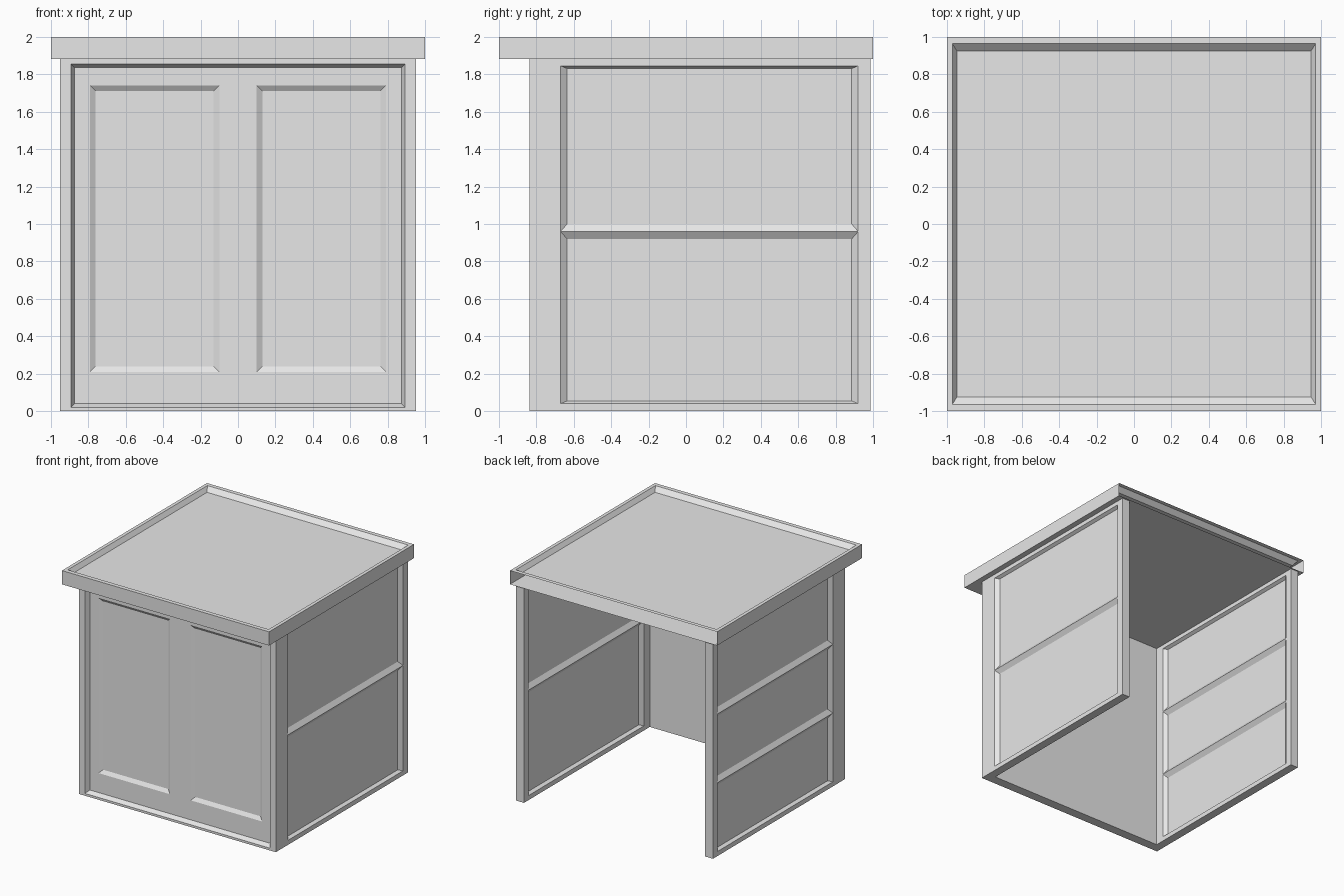
import bpy
import bmesh
from mathutils import Vector

if "Cube" in bpy.data.objects:
    bpy.data.objects.remove(bpy.data.objects["Cube"], do_unlink=True)

grey = bpy.data.materials.new("light_grey")
grey.use_nodes = True
grey.diffuse_color = (0.8, 0.8, 0.8, 1)
grey.node_tree.nodes["Principled BSDF"].inputs["Base Color"].default_value = (0.8, 0.8, 0.8, 1)


def plane(axis, sign, level):
    """Map (u, v, depth) onto a plane facing along one axis."""
    def place(u, v, d):
        p = [u, v]
        p.insert(axis, level - sign * d)
        return Vector(p)
    out = Vector((0, 0, 0))
    out[axis] = sign
    return place, out


def quad(bm, face_plane, corners):
    place, out = face_plane
    f = bm.faces.new([bm.verts.new(place(*c)) for c in corners])
    f.normal_update()
    if f.normal.dot(out) < 0:
        f.normal_flip()


def sheet(bm, face_plane, us, vs, panels=None, base=0.0, fill=True):
    """Grid of flat cells; chosen cells become bevelled recesses."""
    panels = panels or {}
    for i, (u0, u1) in enumerate(zip(us, us[1:])):
        for j, (v0, v1) in enumerate(zip(vs, vs[1:])):
            rim = [(u0, v0, base), (u1, v0, base), (u1, v1, base), (u0, v1, base)]
            if (i, j) not in panels:
                quad(bm, face_plane, rim)
                continue
            side, low, high, depth = panels[i, j]
            d = base + depth
            a, b, c, e = u0 + side, u1 - side, v0 + low, v1 - high
            floor = [(a, c, d), (b, c, d), (b, e, d), (a, e, d)]
            for k in range(4):
                n = (k + 1) % 4
                quad(bm, face_plane, [rim[k], rim[n], floor[n], floor[k]])
            if fill:
                quad(bm, face_plane, floor)


def finish(bm, name):
    bmesh.ops.remove_doubles(bm, verts=bm.verts, dist=0.0001)
    mesh = bpy.data.meshes.new(name)
    bm.to_mesh(mesh)
    bm.free()
    mesh.materials.append(grey)
    bpy.context.collection.objects.link(bpy.data.objects.new(name, mesh))


HALF, INNER = 0.95, 0.875          # side walls, outside and inside
FRONT, BACK, WALL = -0.835, 0.985, -0.75
TOP = 1.88

# Cabinet walls, open at the back
bm = bmesh.new()

# Framed front with two sunken panels
front = plane(1, -1, FRONT)
sheet(bm, front, [-HALF, -0.893, 0.893, HALF], [0, 0.02, 1.855, TOP],
      {(1, 1): (0.02, 0.02, 0.02, 0.04)}, fill=False)
panel = (0.03, 0.03, 0.03, 0.02)
sheet(bm, front, [-0.873, -0.79, -0.1, 0.1, 0.79, 0.873], [0.04, 0.21, 1.74, 1.835],
      {(1, 1): panel, (3, 1): panel}, base=0.04)
sheet(bm, plane(1, 1, WALL), [-INNER, INNER], [0, TOP])

# Side walls: recessed on both faces, split by horizontal ridges
for s, ridges in ((1, [0.96]), (-1, [0.64, 1.24])):
    heights = [0, 0.04] + ridges + [1.845, TOP]
    last = len(ridges) + 1
    bays = {(1, j): (0.035, 0.015 if j == 1 else 0.04,
                     0.015 if j == last else 0.04, 0.027)
            for j in range(1, last + 1)}
    sheet(bm, plane(0, s, s * HALF), [FRONT, -0.67, 0.92, BACK], heights, bays)
    sheet(bm, plane(0, -s, s * INNER), [WALL, -0.67, 0.92, BACK], heights, bays)
    edge = sorted([s * INNER, s * HALF])
    sheet(bm, plane(1, 1, BACK), edge, [0, TOP])
    sheet(bm, plane(2, -1, 0), edge, [FRONT, WALL, BACK])
sheet(bm, plane(2, -1, 0), [-INNER, INNER], [FRONT, WALL])
finish(bm, "cabinet_walls")

# Hollow tray top, open at the back
bm = bmesh.new()
sheet(bm, plane(2, 1, 2), [-1, -0.97, 0.97, 1], [-1, -0.963, 0.963, 1],
      {(1, 1): (0.025, 0.04, 0.04, 0.037)})
sheet(bm, plane(2, -1, TOP), [-1, 1], [-1, 1])
sheet(bm, plane(1, -1, -1), [-1, 1], [TOP, 2])
for s in (1, -1):
    sheet(bm, plane(0, s, s), [-1, 1], [TOP, 2])
finish(bm, "tray_top")
